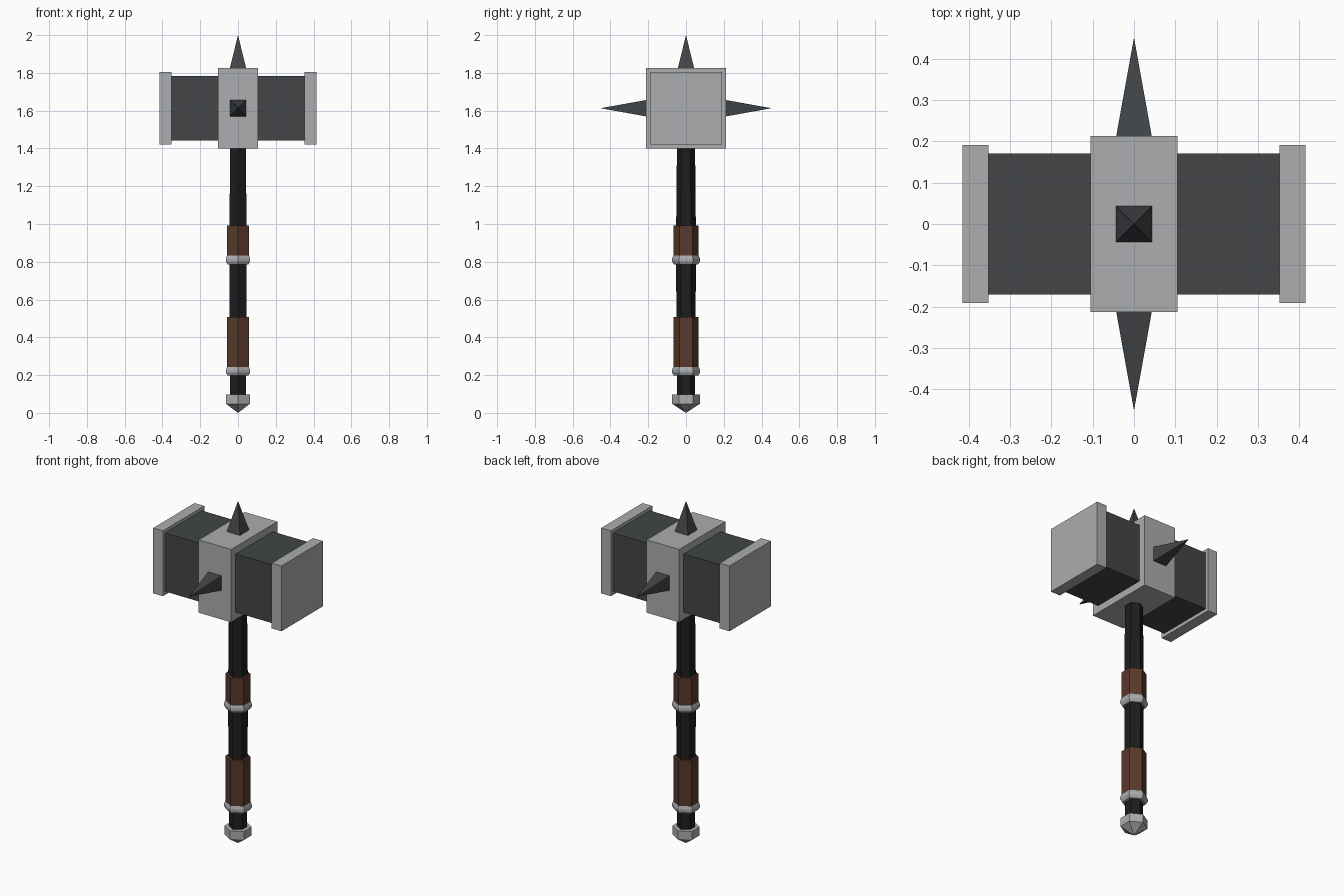
import bpy, bmesh, math
from mathutils import Vector, Matrix

if "Cube" in bpy.data.objects:
    bpy.data.objects.remove(bpy.data.objects["Cube"])


def material(name, rgb):
    m = bpy.data.materials.new(name)
    m.diffuse_color = (*rgb, 1.0)
    m.use_nodes = True
    m.node_tree.nodes["Principled BSDF"].inputs["Base Color"].default_value = m.diffuse_color
    return m


silver = material("pale_steel", (0.41, 0.42, 0.425))
iron = material("dark_iron", (0.054, 0.059, 0.063))
black = material("black_grip", (0.012, 0.0125, 0.013))
leather = material("brown_leather", (0.10, 0.040, 0.024))

HEAD_Z = 1.613  # centre height of the hammer head


def finish(bm, name, mat):
    bmesh.ops.recalc_face_normals(bm, faces=bm.faces)
    me = bpy.data.meshes.new(name)
    bm.to_mesh(me)
    bm.free()
    me.materials.append(mat)
    ob = bpy.data.objects.new(name, me)
    bpy.context.collection.objects.link(ob)
    return ob


def box(name, centre, size, mat):
    bm = bmesh.new()
    bmesh.ops.create_cube(bm, size=1.0)
    bmesh.ops.scale(bm, vec=size, verts=bm.verts)
    bmesh.ops.translate(bm, vec=centre, verts=bm.verts)
    return finish(bm, name, mat)


def hex_turned(name, profile, mat):
    """Six-sided lathe around z with corners on the y axis; profile is (radius, z)."""
    bm = bmesh.new()
    rings = []
    for r, z in profile:
        if r == 0:
            rings.append([bm.verts.new((0, 0, z))] * 6)
        else:
            angles = [math.radians(90 + 60 * i) for i in range(6)]
            rings.append([bm.verts.new((r * math.cos(a), r * math.sin(a), z)) for a in angles])
    for lo, hi in zip(rings, rings[1:]):
        for i in range(6):
            j = (i + 1) % 6
            corners = dict.fromkeys((lo[i], lo[j], hi[j], hi[i]))
            bm.faces.new(list(corners))
    for ring, (r, z) in ((rings[0], profile[0]), (rings[-1], profile[-1])):
        if r:
            bm.faces.new(ring)
    return finish(bm, name, mat)


def spike(name, direction, base, tip):
    """Square pyramid from distance base to tip, measured from the head centre."""
    bm = bmesh.new()
    half = 0.043
    bmesh.ops.create_cone(bm, cap_ends=True, segments=4, radius1=half * math.sqrt(2),
                          radius2=0, depth=tip - base)
    bmesh.ops.remove_doubles(bm, verts=bm.verts, dist=1e-5)
    # square the base up to the axes
    if any(abs(v.co.x) < 1e-4 and abs(v.co.y) > 0.01 for v in bm.verts):
        bmesh.ops.rotate(bm, matrix=Matrix.Rotation(math.pi / 4, 3, 'Z'), verts=bm.verts)
    bmesh.ops.translate(bm, vec=(0, 0, (tip + base) / 2), verts=bm.verts)
    turn = Matrix.Rotation(-direction * math.pi / 2, 3, 'X')
    bmesh.ops.rotate(bm, matrix=turn, verts=bm.verts)
    bmesh.ops.translate(bm, vec=(0, 0, HEAD_Z), verts=bm.verts)
    return finish(bm, name, iron)


# Hammer head: central block, two arms with striking plates
box("head_block", (0, 0, HEAD_Z), (0.21, 0.426, 0.426), silver)
for side, s in (("left", -1), ("right", 1)):
    box(f"head_arm_{side}", (s * 0.2285, 0, HEAD_Z), (0.247, 0.342, 0.342), iron)
    box(f"striking_plate_{side}", (s * 0.3835, 0, HEAD_Z), (0.063, 0.382, 0.382), silver)

# Spikes on the top, back and front of the block
spike("top_spike", 0, 0.213, 2.0 - HEAD_Z)
spike("back_spike", 1, 0.213, 0.452)
spike("front_spike", -1, 0.213, 0.452)

# Shaft with a slight swell in the middle
hex_turned("shaft", [(0.048, 0.09), (0.052, 0.7), (0.052, 1.0), (0.048, 1.41)], black)

# Leather wraps, each with a bevelled steel ring at its lower end
for name, ring_z, wrap_top in (("lower", 0.22, 0.508), ("upper", 0.809, 0.991)):
    hex_turned(f"{name}_wrap", [(0.067, ring_z), (0.067, wrap_top)], leather)
    hex_turned(f"{name}_ring", [(0.064, ring_z - 0.023), (0.074, ring_z - 0.007),
                                (0.074, ring_z + 0.007), (0.068, ring_z + 0.023)], silver)

# Pointed pommel
hex_turned("pommel", [(0, 0), (0.073, 0.048), (0.073, 0.098)], silver)
